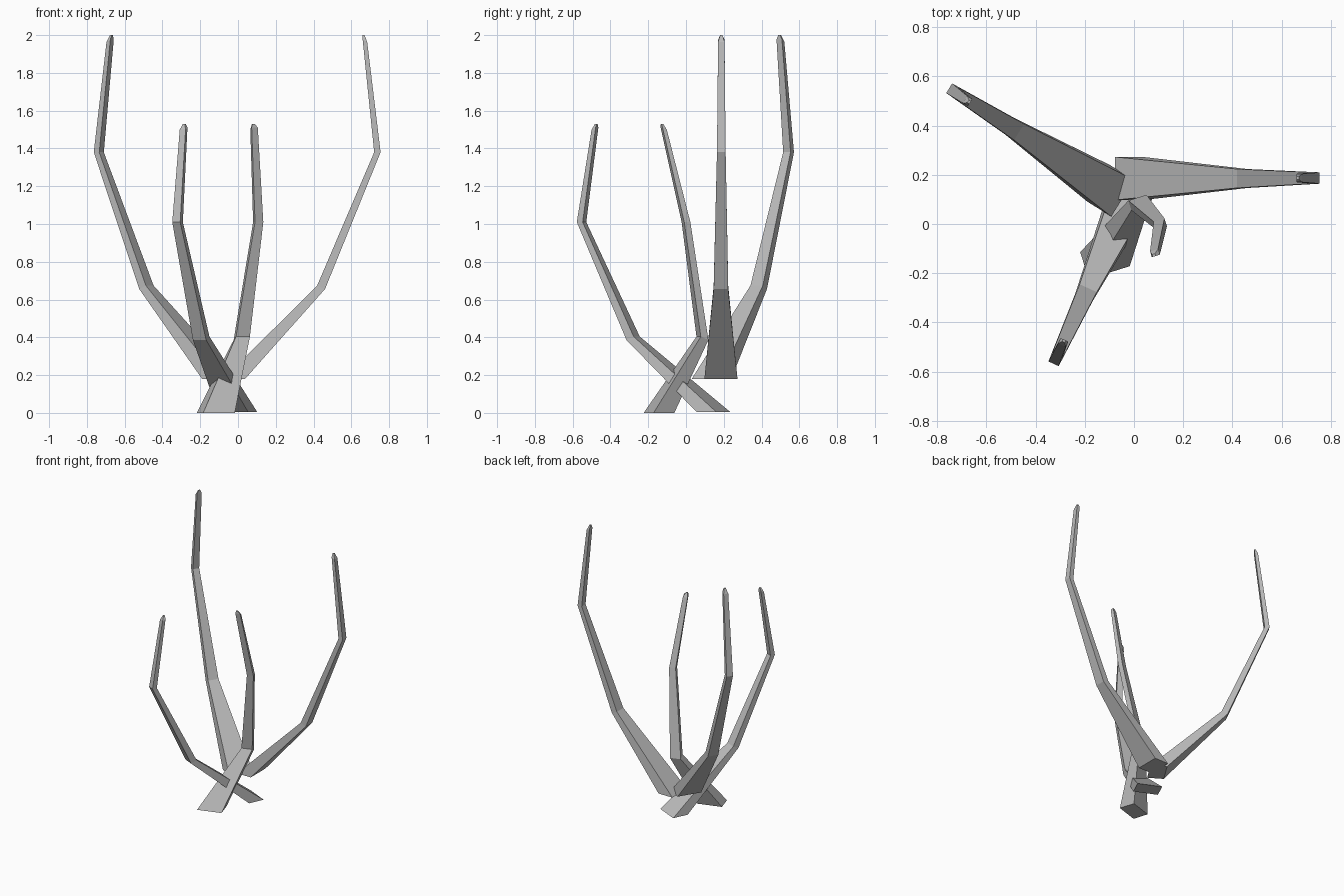
import bpy, bmesh
from mathutils import Vector

cube = bpy.data.objects.get("Cube")
if cube:
    bpy.data.objects.remove(cube, do_unlink=True)

# Single bare grey
grey = bpy.data.materials.new("bare_grey")
grey.use_nodes = True
grey.diffuse_color = (0.5, 0.5, 0.5, 1)
grey.node_tree.nodes["Principled BSDF"].inputs["Base Color"].default_value = (0.5, 0.5, 0.5, 1)

# Cross-sections from base to tip: width, depth, drop of the outer edge
SECTIONS = [(0.175, 0.115, 0.0), (0.077, 0.042, 0.018), (0.046, 0.034, 0.0),
            (0.034, 0.024, 0.012), (0.012, 0.01, 0.0)]


def make_limb(name, outward, path):
    """Loft a tapering four-sided limb through the path points."""
    out = Vector((*outward, 0)).normalized()
    side = Vector((-out.y, out.x, 0))
    bm = bmesh.new()
    rings = []
    for centre, (width, depth, drop) in zip(path, SECTIONS):
        ring = []
        for s, o in ((-1, -1), (1, -1), (1, 1), (-1, 1)):
            p = Vector(centre) + side * s * width / 2 + out * o * depth / 2
            p.z -= o * drop / 2
            ring.append(bm.verts.new(p))
        rings.append(ring)
    for low, high in zip(rings, rings[1:]):
        for i in range(4):
            j = (i + 1) % 4
            bm.faces.new((low[i], low[j], high[j], high[i]))
    bm.faces.new(rings[0])
    bm.faces.new(rings[-1])
    bmesh.ops.recalc_face_normals(bm, faces=bm.faces)
    mesh = bpy.data.meshes.new(name)
    bm.to_mesh(mesh)
    bm.free()
    mesh.materials.append(grey)
    bpy.context.collection.objects.link(bpy.data.objects.new(name, mesh))


# Two tall limbs
make_limb("left_limb", (1, 0),
          [(-0.02, 0.185, 0.18), (0.44, 0.185, 0.665), (0.738, 0.187, 1.38),
           (0.672, 0.187, 1.97), (0.665, 0.187, 2.0)])
make_limb("right_back_limb", (-0.85, 0.53),
          [(-0.095, 0.135, 0.18), (-0.485, 0.385, 0.665), (-0.737, 0.543, 1.38),
           (-0.677, 0.5, 1.97), (-0.67, 0.496, 2.0)])

# Two shorter limbs crossing at the foot
make_limb("front_limb", (-0.42, -0.907),
          [(-0.002, 0.145, 0.005), (-0.195, -0.28, 0.395), (-0.32, -0.553, 1.01),
           (-0.288, -0.482, 1.505), (-0.285, -0.475, 1.53)])
make_limb("inner_limb", (-0.3, 0.95),
          [(-0.118, -0.143, 0.0), (0.02, 0.087, 0.395), (0.107, 0.0, 1.01),
           (0.085, -0.118, 1.505), (0.081, -0.127, 1.53)])
